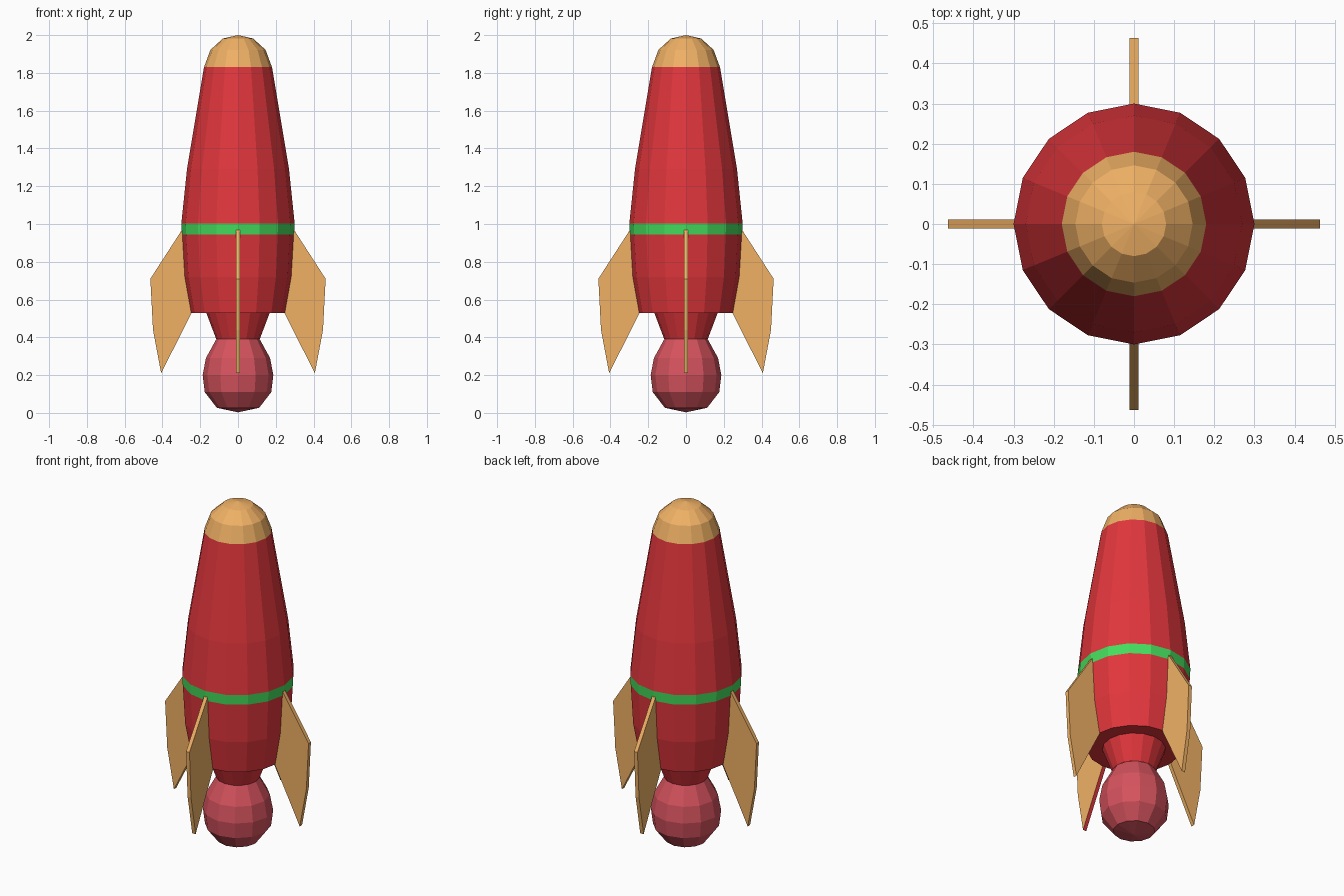
import bpy, bmesh, math

if "Cube" in bpy.data.objects:
    bpy.data.objects.remove(bpy.data.objects["Cube"])


def material(name, rgb):
    m = bpy.data.materials.new(name)
    m.diffuse_color = (*rgb, 1)
    m.use_nodes = True
    m.node_tree.nodes["Principled BSDF"].inputs["Base Color"].default_value = m.diffuse_color
    return m


RED = material("red", (0.75, 0.037, 0.045))
GREEN = material("green", (0.06, 0.72, 0.11))
TAN = material("tan", (0.87, 0.44, 0.13))
PINK = material("pink", (0.66, 0.085, 0.11))


def finish(bm, name, *mats):
    bmesh.ops.recalc_face_normals(bm, faces=bm.faces)
    mesh = bpy.data.meshes.new(name)
    bm.to_mesh(mesh)
    bm.free()
    for m in mats:
        mesh.materials.append(m)
    ob = bpy.data.objects.new(name, mesh)
    bpy.context.collection.objects.link(ob)
    return ob


def lathe(name, profile, mat, sides=16):
    """Revolve (radius, z) points, listed bottom to top, around z."""
    bm = bmesh.new()
    verts = [bm.verts.new((r, 0, z)) for r, z in profile]
    edges = [bm.edges.new(p) for p in zip(verts, verts[1:])]
    bmesh.ops.spin(bm, geom=verts + edges, cent=(0, 0, 0), axis=(0, 0, 1),
                   angle=math.tau, steps=sides, use_duplicate=False)
    bmesh.ops.remove_doubles(bm, verts=bm.verts, dist=1e-4)
    ob = finish(bm, name, mat)
    # open shells: make sure the faces look outwards
    mesh = ob.data
    if sum(p.normal.x * p.center.x + p.normal.y * p.center.y for p in mesh.polygons) < 0:
        mesh.flip_normals()
    return ob


# Body from the exhaust ball up to the nose
lathe("exhaust_ball", [(0, 0.003), (0.112, 0.027), (0.176, 0.11), (0.187, 0.2),
                       (0.17, 0.29), (0.115, 0.39)], PINK, 12)
lathe("nozzle", [(0.115, 0.39), (0.168, 0.53)], RED)
lathe("lower_hull", [(0.168, 0.53), (0.25, 0.53), (0.284, 0.72), (0.297, 0.945)], RED)
lathe("green_band", [(0.297, 0.945), (0.3, 1.003)], GREEN)
lathe("upper_hull", [(0.3, 1.003), (0.27, 1.29), (0.18, 1.83)], RED)
lathe("nose_cap", [(0.18, 1.83), (0.146, 1.922), (0.08, 1.982), (0, 2.0)], TAN)

# Four flat fins
FIN = [(0.245, 0.53), (0.407, 0.21), (0.45, 0.44), (0.464, 0.71), (0.296, 0.97)]
HALF = 0.011
for i, side in enumerate(("right", "back", "left", "front")):
    bm = bmesh.new()
    face = bm.faces.new([bm.verts.new((r, -HALF, z)) for r, z in FIN])
    ext = bmesh.ops.extrude_face_region(bm, geom=[face])["geom"]
    bmesh.ops.translate(bm, vec=(0, 2 * HALF, 0),
                        verts=[g for g in ext if isinstance(g, bmesh.types.BMVert)])
    if side == "front":
        # the front fin has a red inner lower edge
        bm.normal_update()
        for f in bm.faces:
            c = f.calc_center_median()
            if len(f.verts) == 4 and abs(c.x - 0.326) < 0.01 and abs(c.z - 0.37) < 0.01:
                f.material_index = 1
    fin = finish(bm, side + "_fin", TAN, RED)
    fin.rotation_euler.z = i * math.pi / 2
